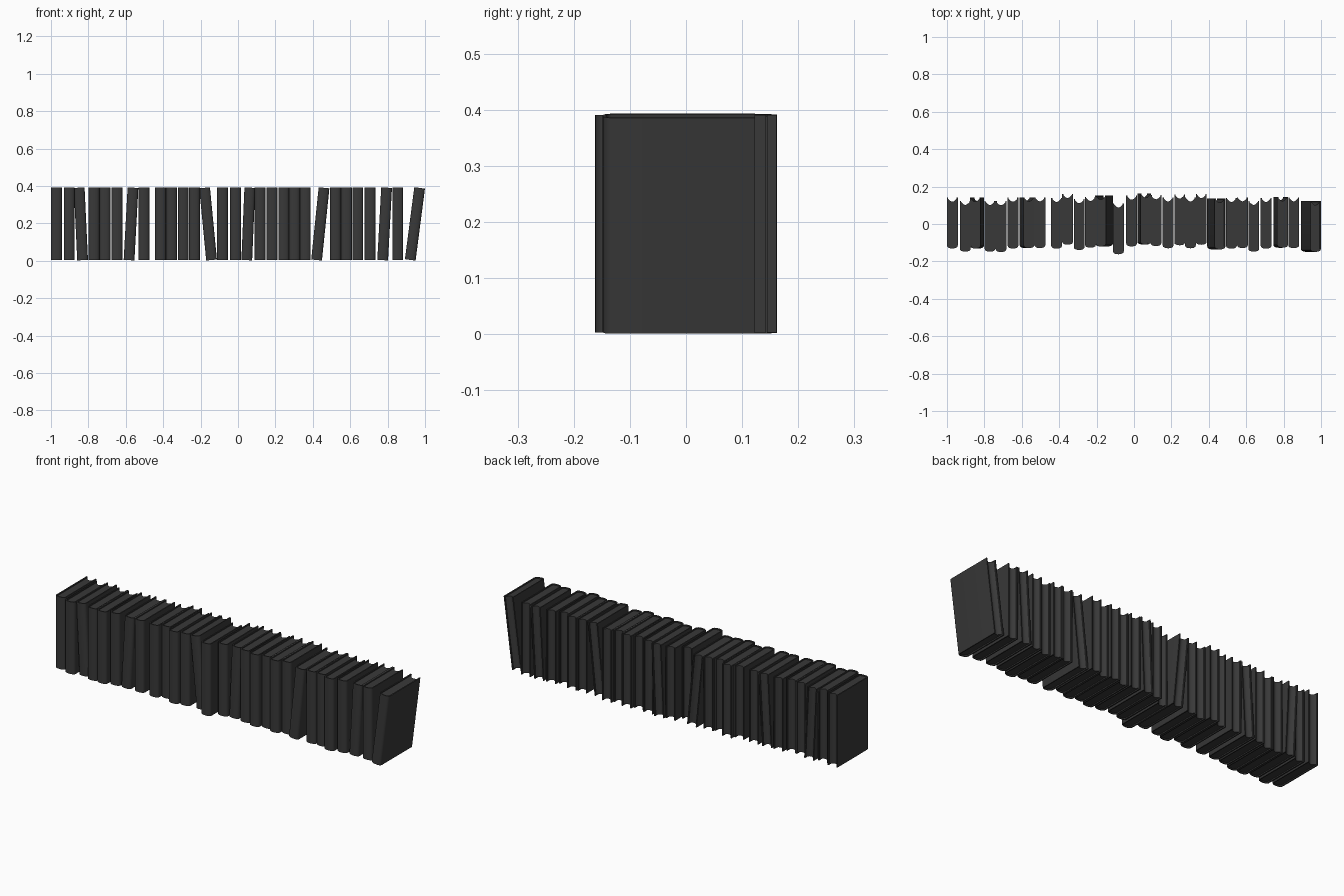
import bpy, bmesh
from math import sin, cos, pi, radians

if "Cube" in bpy.data.objects:
    bpy.data.objects.remove(bpy.data.objects["Cube"])

T, D, H = 0.0575, 0.272, 0.388     # book thickness, depth, height
BOARD, LIP, RECESS = 0.006, 0.006, 0.016
BULGE, SEG = 0.016, 8

mat = bpy.data.materials.new("dark_cloth")
mat.diffuse_color = (0.04, 0.04, 0.04, 1)
mat.use_nodes = True
mat.node_tree.nodes["Principled BSDF"].inputs["Base Color"].default_value = mat.diffuse_color


def spine_arc(half, y0, depth):
    """Half ellipse from +x to -x, bulging towards the front."""
    return [(half * cos(pi * i / SEG), y0 - depth * sin(pi * i / SEG) ** 0.8)
            for i in range(SEG + 1)]


def prism(bm, outline, height):
    """Extrude a closed outline, centred on z = 0."""
    base = bm.faces.new([bm.verts.new((x, y, -height / 2)) for x, y in outline])
    top = bmesh.ops.extrude_face_region(bm, geom=[base])["geom"]
    bmesh.ops.translate(bm, vec=(0, 0, height),
                        verts=[v for v in top if isinstance(v, bmesh.types.BMVert)])


bm = bmesh.new()
y0 = -D / 2 + BULGE
inner = T / 2 - BOARD

# Cover: U-shaped case with a rounded spine
outer_arc = spine_arc(T / 2, y0, BULGE)
inner_arc = spine_arc(inner, y0, BULGE - BOARD)
cover = ([(T / 2, D / 2)] + outer_arc + [(-T / 2, D / 2), (-inner, D / 2)]
         + inner_arc[::-1] + [(inner, D / 2)])
prism(bm, cover, H)

# Page block: slightly shorter, with a hollow fore edge
fore = [(-inner + 2 * inner * i / SEG, D / 2 - 0.006 - RECESS * sin(pi * i / SEG))
        for i in range(SEG + 1)]
prism(bm, inner_arc + fore, H - 2 * LIP)

bmesh.ops.recalc_face_normals(bm, faces=bm.faces)
mesh = bpy.data.meshes.new("book")
bm.to_mesh(mesh)
bm.free()
mesh.materials.append(mat)
mesh.shade_smooth()
mesh.set_sharp_from_angle(angle=radians(40))

# Row of books: centre x, centre y, lean in degrees (positive leans right)
row = [
    (-0.971, 0.005, 0), (-0.902, -0.012, 0), (-0.84, 0.005, -2.7),
    (-0.77, -0.012, 0), (-0.711, -0.014, 0), (-0.647, 0.005, 0),
    (-0.572, 0.007, 3.1), (-0.503, 0.007, 0), (-0.414, 0.004, 0),
    (-0.355, 0.025, 0), (-0.293, -0.003, 0), (-0.233, 0.009, 0),
    (-0.16, 0.016, -5.5), (-0.083, -0.026, 0), (-0.013, 0.016, 0),
    (0.055, 0.026, 2.4), (0.118, 0.018, 0), (0.182, 0.006, 0),
    (0.244, 0.022, 0), (0.302, 0.006, 0), (0.36, 0.025, 0),
    (0.44, 0.0, 5.9), (0.521, 0.004, 0), (0.58, 0.007, 0),
    (0.64, -0.012, 0), (0.706, 0.004, 0), (0.784, 0.009, 3.1),
    (0.854, 0.007, 0), (0.946, -0.013, 7.4),
]
for i, (x, y, lean) in enumerate(row, 1):
    ob = bpy.data.objects.new(f"book_{i:02d}", mesh)
    ob.location = (x, y, 0.197)
    ob.rotation_euler.y = radians(lean)
    bpy.context.collection.objects.link(ob)
